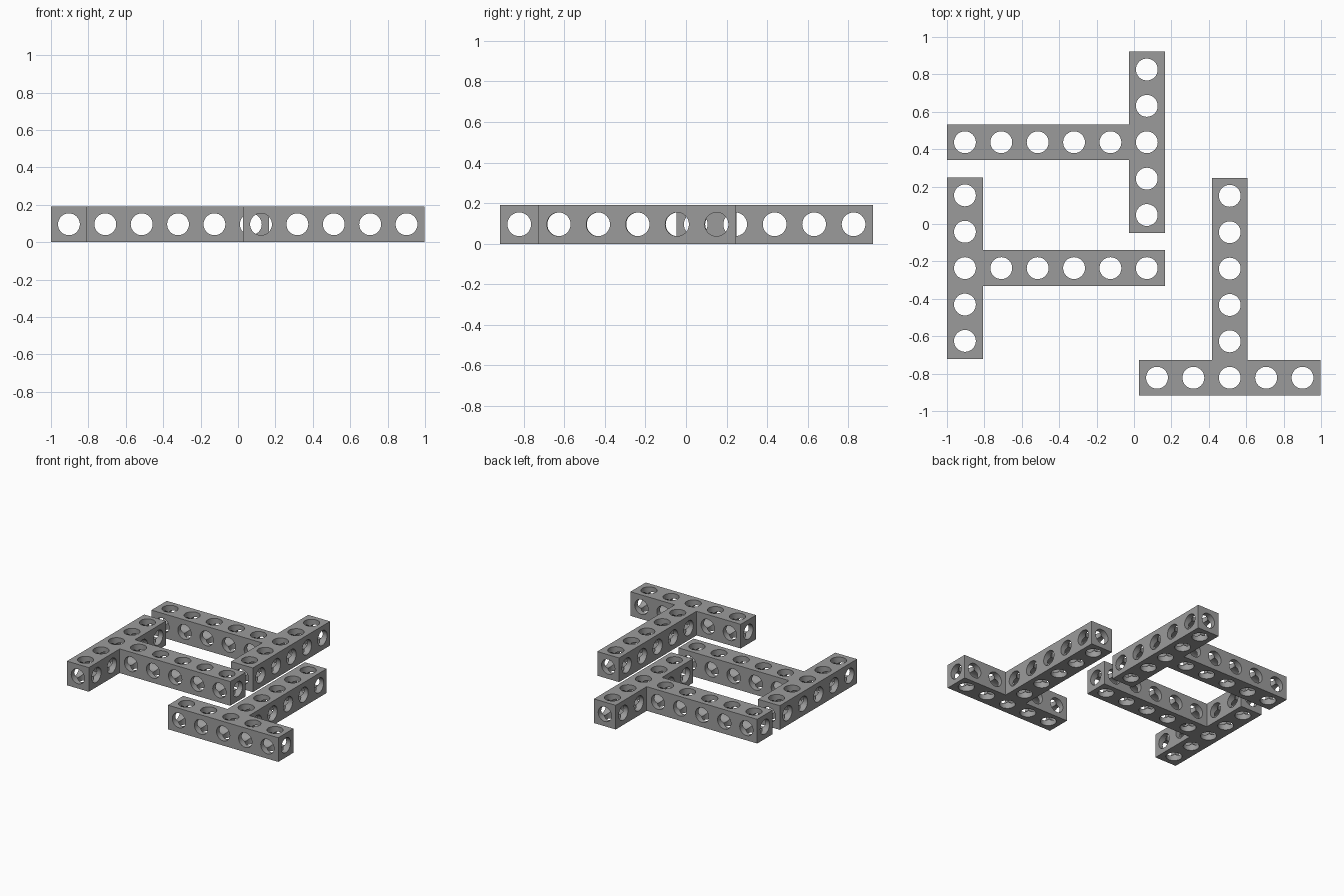
import bpy, bmesh, math
from mathutils import Vector

if "Cube" in bpy.data.objects:
    bpy.data.objects.remove(bpy.data.objects["Cube"])

W = 0.192      # beam width
P = 0.1945     # hole pitch
R = 0.0585     # hole radius
N = 32         # sides per hole

grey = bpy.data.materials.new("grey")
grey.diffuse_color = (0.33, 0.33, 0.33, 1)
grey.use_nodes = True
grey.node_tree.nodes["Principled BSDF"].inputs["Base Color"].default_value = grey.diffuse_color

DIRS = [(axis, s) for axis in range(3) for s in (1, -1)]


def add_cell(bm, centre, extent, is_open):
    """One beam unit: three crossing bores, with drilled faces on the outer sides."""
    for axis, s in DIRS:
        u, v = (axis + 1) % 3, (axis + 2) % 3
        rings = [[], [], []]
        for i in range(N):
            a = 2 * math.pi * i / N
            c, d = math.cos(a), math.sin(a)
            m = max(abs(c), abs(d))
            eu = extent[(u, 1 if c > 0 else -1)]
            ev = extent[(v, 1 if d > 0 else -1)]
            end = s * extent[(axis, s)]
            # bore meeting line, bore mouth, outer rectangle
            for ring, pu, pv, h in ((rings[0], R * c, R * d, s * R * m),
                                    (rings[1], R * c, R * d, end),
                                    (rings[2], c / m * eu, d / m * ev, end)):
                co = Vector((0, 0, 0))
                co[u], co[v], co[axis] = pu, pv, h
                ring.append(bm.verts.new(co + centre))
        pairs = [(0, 1)] if is_open[(axis, s)] else [(0, 1), (1, 2)]
        for lo, hi in pairs:
            for i in range(N):
                j = (i + 1) % N
                quad = [rings[lo][i], rings[hi][i], rings[hi][j], rings[lo][j]]
                bm.faces.new(quad if s > 0 else quad[::-1])
        if len(pairs) == 1:
            bmesh.ops.delete(bm, geom=rings[2], context='VERTS')


def tee_beam(name, junction, stem_dir):
    """Five-unit crossbar with a five-unit stem leaving its middle unit."""
    sx, sy = stem_dir
    cells = {(sx * k, sy * k) for k in range(6)}
    cells |= {(sy * k, sx * k) for k in range(-2, 3)}
    bm = bmesh.new()
    for cx, cy in cells:
        extent, is_open = {}, {}
        for axis, s in DIRS:
            step = [0, 0, 0]
            step[axis] = s
            is_open[(axis, s)] = (axis < 2 and
                                  (cx + step[0], cy + step[1]) in cells)
            extent[(axis, s)] = P / 2 if is_open[(axis, s)] else W / 2
        # the stem starts flush with the side of the crossbar
        stem_axis, stem_sign = (0, sx) if sx else (1, sy)
        if (cx, cy) == (0, 0):
            extent[(stem_axis, stem_sign)] = W / 2
        elif (cx, cy) == (sx, sy):
            extent[(stem_axis, -stem_sign)] = P - W / 2
        centre = Vector((junction[0] + cx * P, junction[1] + cy * P, W / 2))
        add_cell(bm, centre, extent, is_open)
    bmesh.ops.remove_doubles(bm, verts=bm.verts, dist=0.0002)
    bmesh.ops.recalc_face_normals(bm, faces=bm.faces)
    mesh = bpy.data.meshes.new(name)
    bm.to_mesh(mesh)
    bm.free()
    mesh.materials.append(grey)
    obj = bpy.data.objects.new(name, mesh)
    bpy.context.collection.objects.link(obj)
    bpy.ops.object.select_all(action='DESELECT')
    obj.select_set(True)
    bpy.context.view_layer.objects.active = obj
    bpy.ops.object.shade_smooth_by_angle(angle=math.radians(30))


EDGE = 1 - W / 2
tee_beam("back_tee_beam", (-EDGE + 5 * P, 0.437), (-1, 0))
tee_beam("left_tee_beam", (-EDGE, -0.236), (1, 0))
tee_beam("right_tee_beam", (EDGE - 2 * P - 0.003, -0.822), (0, 1))
